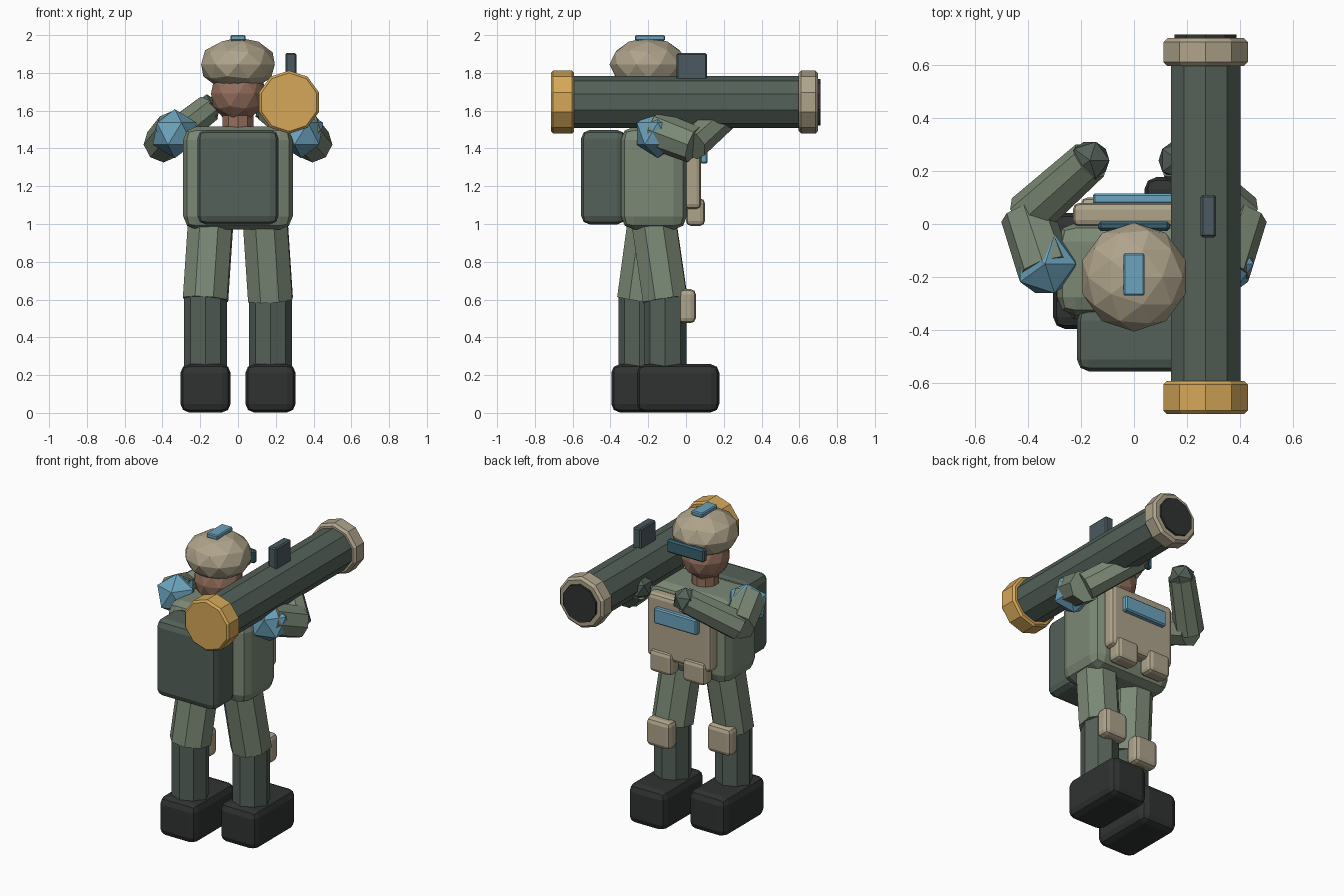
import bpy
from math import pi
from mathutils import Vector

if "Cube" in bpy.data.objects:
    bpy.data.objects.remove(bpy.data.objects["Cube"])

COLOURS = {
    "green": (0.20, 0.25, 0.18), "dark_green": (0.09, 0.12, 0.10),
    "black": (0.03, 0.032, 0.032), "tan": (0.43, 0.37, 0.26),
    "blue": (0.15, 0.37, 0.51), "teal": (0.04, 0.12, 0.16),
    "gold": (0.67, 0.39, 0.10), "skin": (0.30, 0.16, 0.11),
    "slate": (0.07, 0.10, 0.115),
}
MATS = {}
for key, rgb in COLOURS.items():
    MATS[key] = bpy.data.materials.new(key)
    MATS[key].diffuse_color = (*rgb, 1)


def finish(name, colour, bevel=0, segments=2):
    ob = bpy.context.object
    ob.name = name
    ob.data.materials.append(MATS[colour])
    if bevel:
        mod = ob.modifiers.new("Bevel", "BEVEL")
        mod.width, mod.segments = bevel, segments
    return ob


def box(name, colour, centre, size, bevel=0.0, segments=2):
    bpy.ops.mesh.primitive_cube_add(size=1, location=centre)
    bpy.context.object.scale = size
    bpy.ops.object.transform_apply(location=False, rotation=False, scale=True)
    return finish(name, colour, bevel, segments)


def ball(name, colour, centre, radii, subdivisions):
    bpy.ops.mesh.primitive_ico_sphere_add(subdivisions=subdivisions, radius=1, location=centre)
    bpy.context.object.scale = radii
    return finish(name, colour)


def limb(name, colour, start, end, r1, r2, sides=8):
    a, b = Vector(start), Vector(end)
    bpy.ops.mesh.primitive_cone_add(vertices=sides, radius1=r1, radius2=r2,
                                    depth=(b - a).length, location=(a + b) / 2)
    bpy.context.object.rotation_euler = (b - a).to_track_quat("Z", "Y").to_euler()
    return finish(name, colour)


def barrel(name, colour, y0, y1, radius, bevel=0.0):
    bpy.ops.mesh.primitive_cylinder_add(vertices=10, radius=radius, depth=y1 - y0,
                                        location=(0.27, (y0 + y1) / 2, 1.645),
                                        rotation=(pi / 2, 0, 0))
    ob = finish(name, colour, bevel, 1)
    if bevel:
        ob.modifiers["Bevel"].angle_limit = pi / 3
        ob.modifiers["Bevel"].limit_method = "ANGLE"
    return ob


# Torso, pack and chest gear
box("torso", "green", (0, -0.17, 1.243), (0.58, 0.35, 0.545), 0.07)
box("backpack", "dark_green", (0, -0.437, 1.248), (0.43, 0.236, 0.5), 0.045)
box("chest_plate", "tan", (0, 0.035, 1.285), (0.46, 0.09, 0.41), 0.025)
box("chest_strip", "blue", (0, 0.095, 1.37), (0.31, 0.04, 0.1), 0.008, 1)

# Head, helmet and goggles
limb("neck", "skin", (0, -0.2, 1.47), (0, -0.2, 1.62), 0.085, 0.085, 10)
ball("head", "skin", (0, -0.2, 1.69), (0.15, 0.15, 0.15), 2)
ball("helmet", "tan", (0, -0.2, 1.845), (0.205, 0.205, 0.142), 2)
box("helmet_strip", "blue", (0, -0.19, 1.985), (0.08, 0.16, 0.03), 0.006, 1)
box("goggles", "teal", (0, -0.008, 1.79), (0.27, 0.036, 0.085), 0.01, 1)

# Legs (one steps forward) and arms
for side, label, step in ((-1, "left", -0.245), (1, "right", -0.11)):
    x = side * 0.172
    box(label + "_boot", "black", (x, step + 0.068, 0.13), (0.265, 0.437, 0.255), 0.045)
    limb(label + "_shin", "dark_green", (x, step, 0.2), (x, step, 0.63), 0.113, 0.113)
    limb(label + "_thigh", "green", (x, step, 0.6), (side * 0.14, -0.18, 1.08), 0.127, 0.127)
    box(label + "_knee_pad", "tan", (x, step + 0.115, 0.565), (0.17, 0.095, 0.18), 0.028)
    box(label + "_pouch", "tan", (side * 0.12, 0.05, 1.063), (0.16, 0.1, 0.145), 0.025)

    elbow = (side * 0.405, 0.04, 1.42)
    hand = (side * 0.166, 0.24, 1.605)
    limb(label + "_upper_arm", "green", (side * 0.335, -0.17, 1.5), elbow, 0.105, 0.1)
    limb(label + "_forearm", "green", (side * 0.4, 0.03, 1.42), hand, 0.09, 0.08)
    ball(label + "_hand", "dark_green", hand, (0.082,) * 3, 1)
    ball(label + "_shoulder_pad", "blue", (side * 0.335, -0.15, 1.478), (0.13,) * 3, 1)

# Shoulder launcher
barrel("launcher_tube", "dark_green", -0.62, 0.64, 0.138)
barrel("rear_cap", "gold", -0.715, -0.592, 0.167, 0.012)
barrel("muzzle_ring", "tan", 0.595, 0.7, 0.167, 0.015)
barrel("muzzle_bore", "black", 0.64, 0.713, 0.123)
box("launcher_sight", "slate", (0.28, 0.03, 1.83), (0.058, 0.16, 0.15), 0.008, 1)

for m in bpy.data.materials:
    if m.users and not m.is_grease_pencil:
        m.use_nodes = True
        m.node_tree.nodes["Principled BSDF"].inputs["Base Color"].default_value = m.diffuse_color
